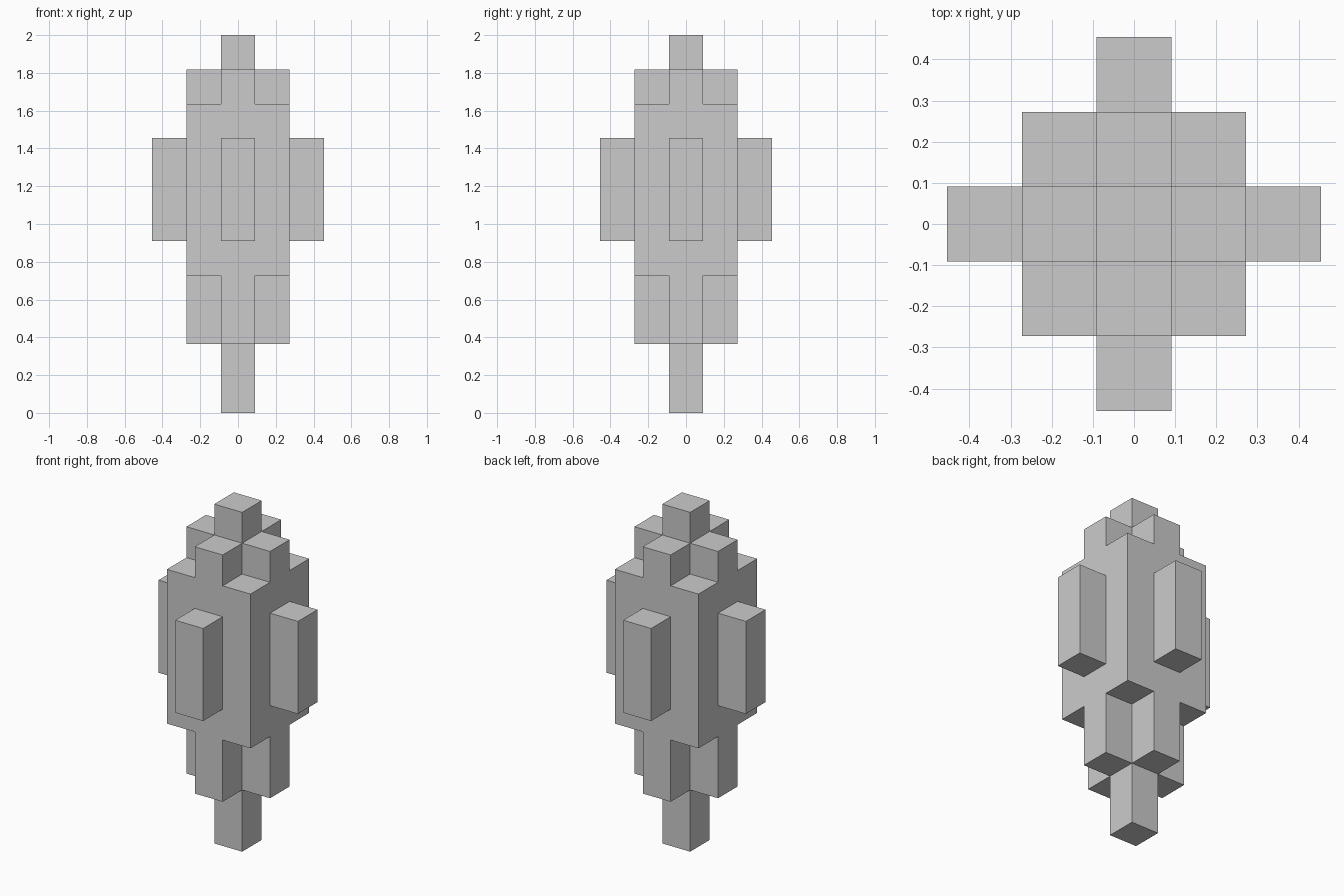
import bpy, bmesh
from mathutils import Vector

if "Cube" in bpy.data.objects:
    bpy.data.objects.remove(bpy.data.objects["Cube"])

U = 2 / 11  # one block; the model is 11 blocks tall

grey = bpy.data.materials.new("light_grey")
grey.diffuse_color = (0.6, 0.6, 0.6, 1)
grey.use_nodes = True
grey.node_tree.nodes["Principled BSDF"].inputs["Base Color"].default_value = grey.diffuse_color


def cells(r, z0, z1, keep=lambda x, y: True):
    """Blocks in a square of radius r, between two levels, kept by a rule."""
    span = range(-r, r + 1)
    return {(x, y, z) for x in span for y in span for z in range(z0, z1) if keep(x, y)}


def cross(x, y):
    return x == 0 or y == 0


# Parts from the ground up
parts = {
    "bottom_stem": cells(0, 0, 2),
    "lower_cross": cells(1, 2, 4, cross),
    "main_body": cells(1, 4, 9),
    "side_fins": cells(2, 5, 8, lambda x, y: cross(x, y) and abs(x) + abs(y) == 2),
    "upper_cross": cells(1, 9, 10, cross),
    "top_tip": cells(0, 10, 11),
}
solid = set().union(*parts.values())


def build(name, blocks):
    """Make a part from its blocks, with only the exposed faces."""
    bm = bmesh.new()
    for c in blocks:
        for axis in range(3):
            for s in (-1, 1):
                n = Vector((0, 0, 0))
                n[axis] = s
                if tuple(int(a + b) for a, b in zip(c, n)) in solid:
                    continue
                u = Vector((0, 0, 0))
                u[(axis + 1) % 3] = 1
                v = n.cross(u)
                mid = Vector(c) + Vector((0, 0, 0.5)) + n / 2
                corners = [(-1, -1), (1, -1), (1, 1), (-1, 1)]
                bm.faces.new([bm.verts.new((mid + u * a / 2 + v * b / 2) * U)
                              for a, b in corners])
    bmesh.ops.remove_doubles(bm, verts=bm.verts[:], dist=0.001)
    mesh = bpy.data.meshes.new(name)
    bm.to_mesh(mesh)
    bm.free()
    mesh.materials.append(grey)
    bpy.context.collection.objects.link(bpy.data.objects.new(name, mesh))


for name, blocks in parts.items():
    build(name, blocks)
